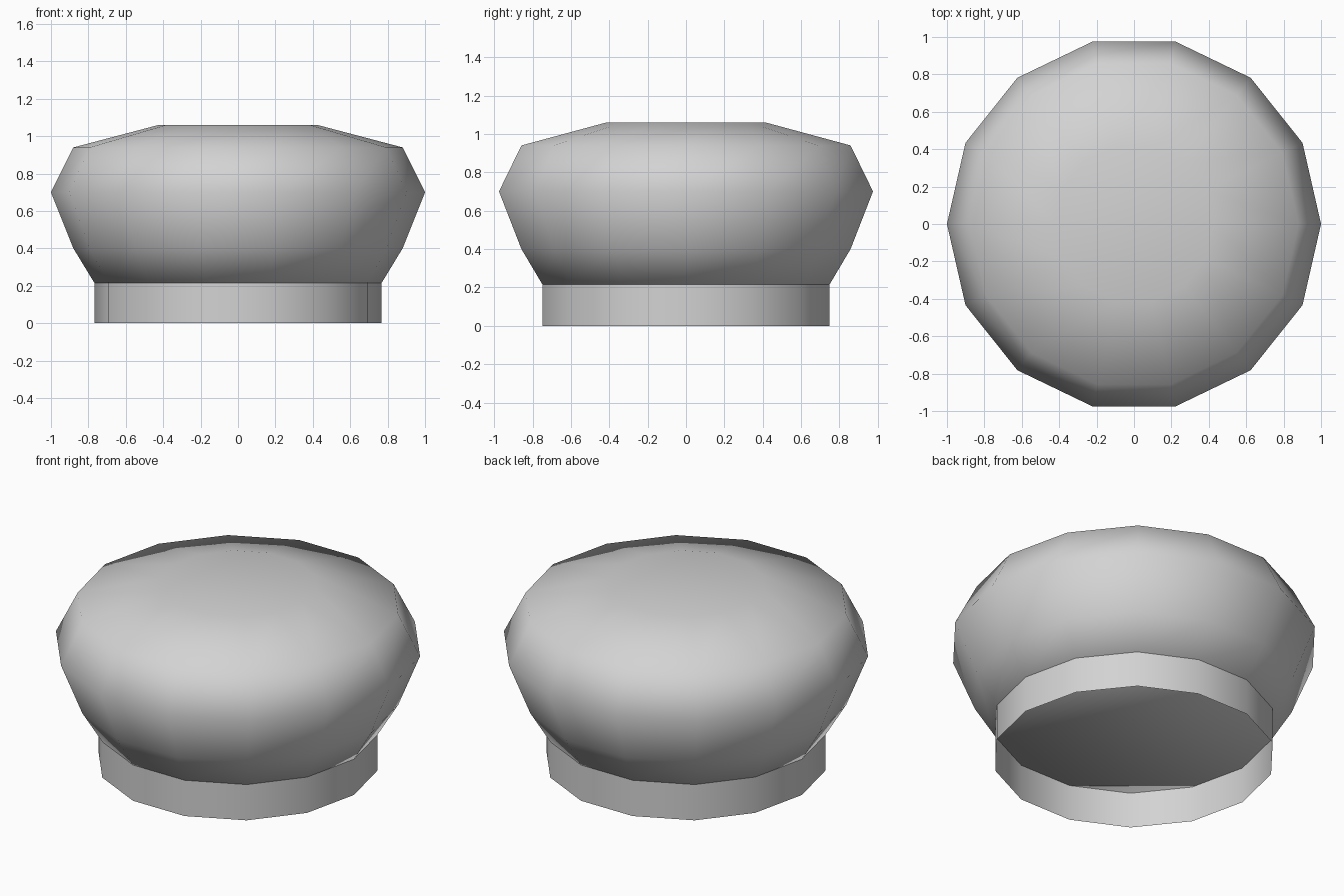
import bpy, bmesh, math

if "Cube" in bpy.data.objects:
    bpy.data.objects.remove(bpy.data.objects["Cube"])

SIDES = 14

grey = bpy.data.materials.new("light_grey")
grey.diffuse_color = (0.65, 0.65, 0.65, 1)
grey.use_nodes = True
grey.node_tree.nodes["Principled BSDF"].inputs["Base Color"].default_value = grey.diffuse_color


def lathe(name, profile, cap):
    """Revolve (radius, height) points into a low-poly smooth shell."""
    bm = bmesh.new()
    rings = []
    for r, z in profile:
        rings.append([bm.verts.new((r * math.cos(2 * math.pi * i / SIDES),
                                    r * math.sin(2 * math.pi * i / SIDES), z))
                      for i in range(SIDES)])
    for a, b in zip(rings, rings[1:]):
        for i in range(SIDES):
            j = (i + 1) % SIDES
            bm.faces.new((a[i], a[j], b[j], b[i]))
    if cap:
        bm.faces.new(list(reversed(rings[0])))
        bm.faces.new(rings[-1])
    for f in bm.faces:
        f.smooth = True
    me = bpy.data.meshes.new(name)
    bm.to_mesh(me)
    bm.free()
    me.materials.append(grey)
    ob = bpy.data.objects.new(name, me)
    bpy.context.collection.objects.link(ob)
    return ob


# Open collar at the bottom
lathe("base_collar", [(0.767, 0), (0.767, 0.214)], cap=False)

# Rounded closed knob body
lathe("knob_body", [(0.767, 0.214), (0.88, 0.40), (1.0, 0.70),
                    (0.88, 0.94), (0.425, 1.06)], cap=True)
